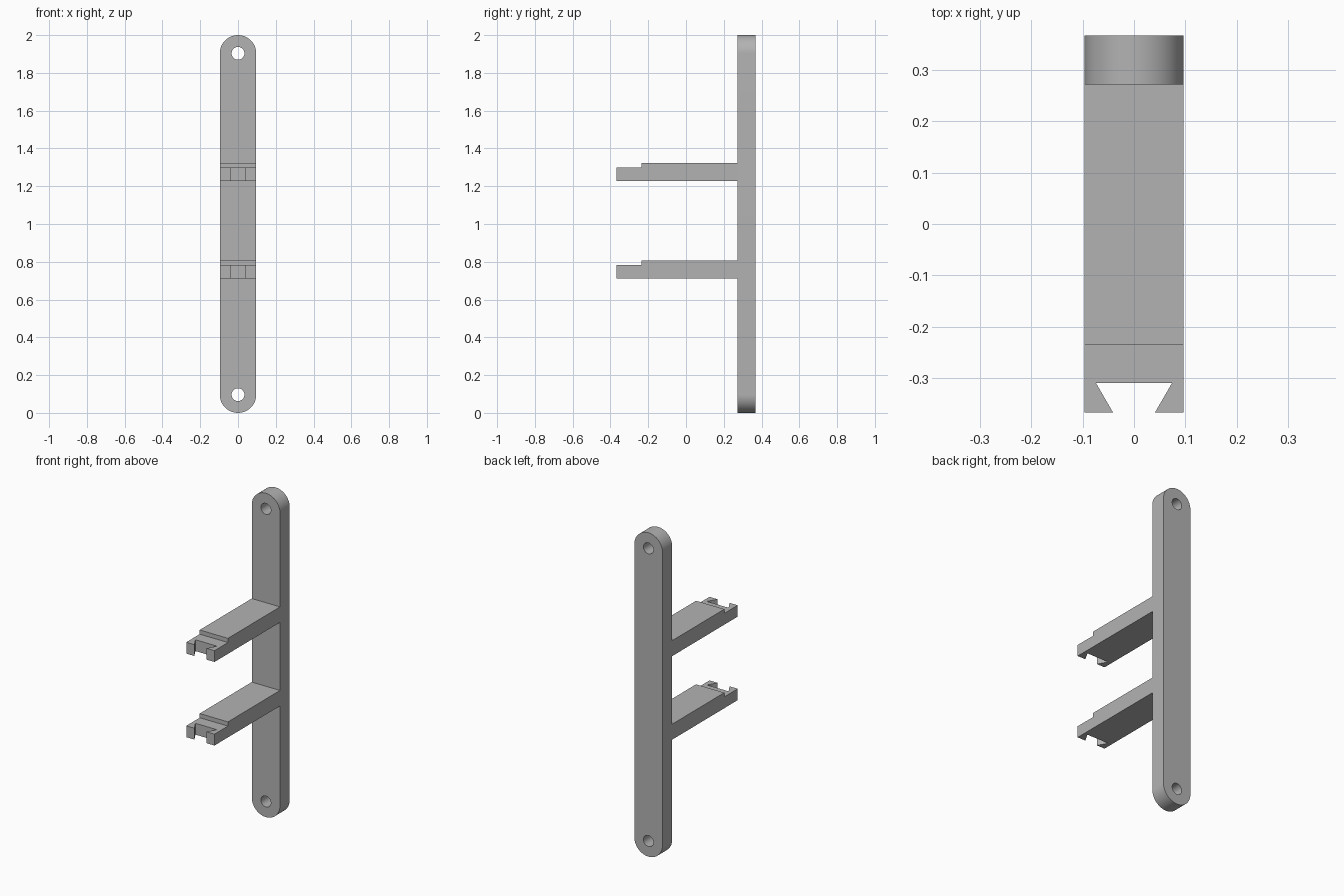
import bpy
import bmesh
from math import pi, sin, cos
from mathutils import Vector

cube = bpy.data.objects.get("Cube")
if cube:
    bpy.data.objects.remove(cube, do_unlink=True)

GREY = (0.45, 0.45, 0.45, 1)
grey = bpy.data.materials.new("plain grey")
grey.use_nodes = True
grey.diffuse_color = GREY
grey.node_tree.nodes["Principled BSDF"].inputs["Base Color"].default_value = GREY

HALF = 0.0965                 # half width, also the radius of the rounded ends
HEIGHT = 2.0
BACK, PLATE_FRONT, TIP = 0.367, 0.272, -0.367
STEP_Y, NOTCH_Y = -0.236, -0.31
HOLE_R = 0.034


def prism(name, points, offset):
    """Extrude a closed outline of 3D points along an offset."""
    bm = bmesh.new()
    face = bm.faces.new([bm.verts.new(p) for p in points])
    extruded = bmesh.ops.extrude_face_region(bm, geom=[face], use_keep_orig=True)
    moved = [v for v in extruded["geom"] if isinstance(v, bmesh.types.BMVert)]
    bmesh.ops.translate(bm, verts=moved, vec=Vector(offset))
    bmesh.ops.recalc_face_normals(bm, faces=bm.faces)
    mesh = bpy.data.meshes.new(name)
    bm.to_mesh(mesh)
    bm.free()
    mesh.materials.append(grey)
    obj = bpy.data.objects.new(name, mesh)
    bpy.context.collection.objects.link(obj)
    return obj


def arc(radius, z, start, end, steps, y):
    """Points along an arc in the xz plane."""
    angles = [start + (end - start) * i / steps for i in range(steps + 1)]
    return [(radius * cos(a), y, z + radius * sin(a)) for a in angles]


def activate(obj):
    bpy.ops.object.select_all(action="DESELECT")
    obj.select_set(True)
    bpy.context.view_layer.objects.active = obj


def cut(target, cutter):
    """Subtract the cutter and remove it."""
    cutter.hide_render = True
    mod = target.modifiers.new("cut", "BOOLEAN")
    mod.operation = "DIFFERENCE"
    mod.solver = "EXACT"
    mod.object = cutter
    activate(target)
    bpy.ops.object.modifier_apply(modifier=mod.name)
    bpy.data.objects.remove(cutter, do_unlink=True)


# Upright plate with rounded ends
outline = (arc(HALF, HEIGHT - HALF, 0, pi, 32, PLATE_FRONT)
           + arc(HALF, HALF, pi, 2 * pi, 32, PLATE_FRONT))
plate = prism("back_plate", outline, (0, BACK - PLATE_FRONT, 0))

# Screw holes near both ends
for z in (HALF, HEIGHT - HALF):
    ring = arc(HOLE_R, z, 0, 2 * pi, 32, PLATE_FRONT - 0.05)[:-1]
    cut(plate, prism("hole_cutter", ring, (0, 0.2, 0)))
activate(plate)
bpy.ops.object.shade_smooth_by_angle(angle=pi / 6)

# Two stepped arms, each with a dovetail notch in the tip
for name, z in (("lower_arm", 0.712), ("upper_arm", 1.228)):
    root = PLATE_FRONT + 0.01
    step, top = z + 0.07, z + 0.096
    side = [(TIP, z), (root, z), (root, top), (STEP_Y, top), (STEP_Y, step), (TIP, step)]
    arm = prism(name, [(-HALF, y, h) for y, h in side], (2 * HALF, 0, 0))

    # The notch walls continue past the tip so the cut is clean
    inner, mouth = 0.074, 0.041
    extra = 0.02
    outer = mouth - extra * (inner - mouth) / (NOTCH_Y - TIP)
    notch = [(-inner, NOTCH_Y), (inner, NOTCH_Y),
             (outer, TIP - extra), (-outer, TIP - extra)]
    cut(arm, prism("notch_cutter", [(x, y, z - 0.05) for x, y in notch], (0, 0, 0.2)))
